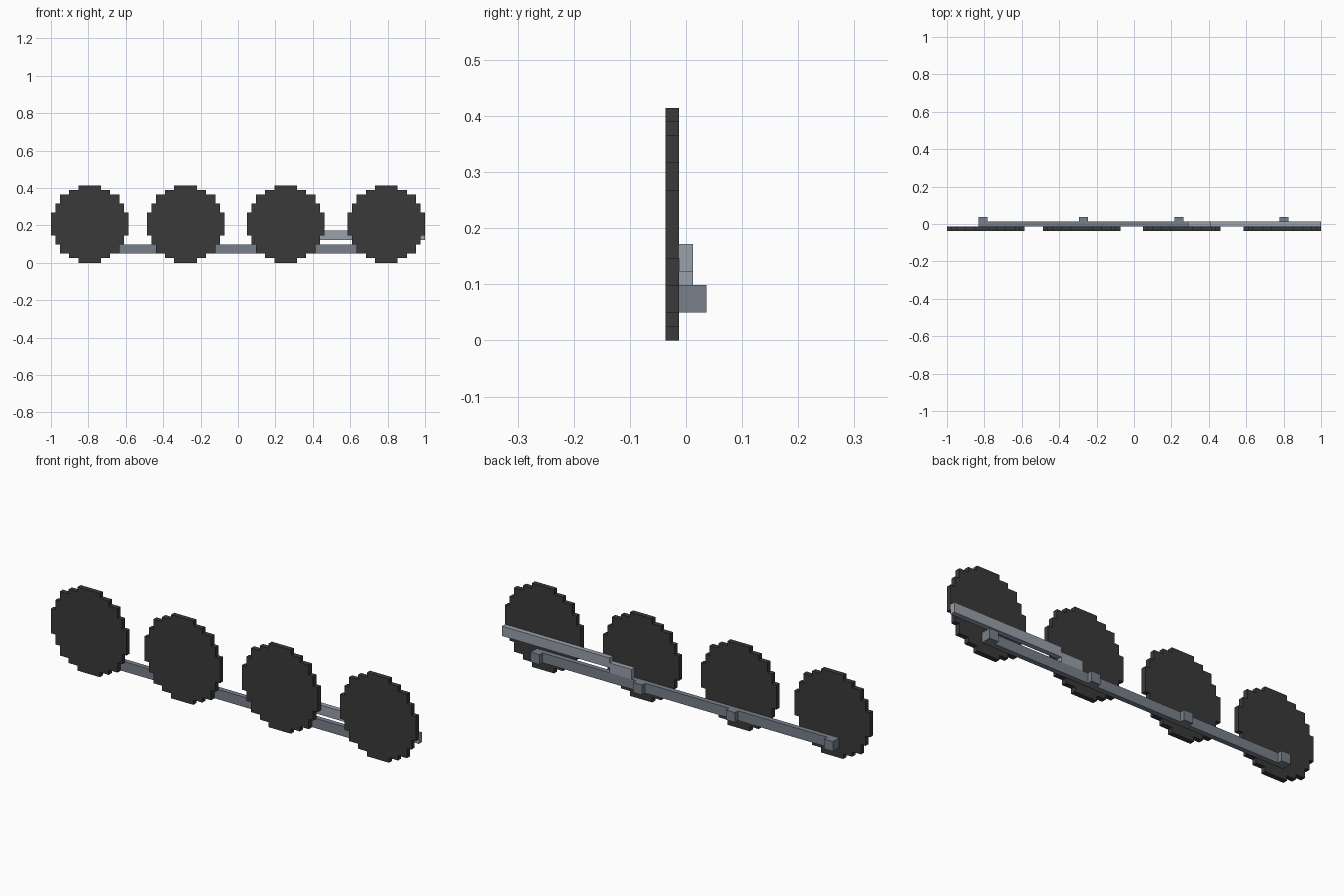
import bpy
import bmesh

if "Cube" in bpy.data.objects:
    bpy.data.objects.remove(bpy.data.objects["Cube"], do_unlink=True)

U = 2.0 / 82          # one block unit
Y0 = -1.5 * U         # front plane


def make_material(name, rgb):
    mat = bpy.data.materials.new(name)
    mat.use_nodes = True
    color = (*rgb, 1.0)
    mat.diffuse_color = color
    mat.node_tree.nodes["Principled BSDF"].inputs["Base Color"].default_value = color
    return mat


def add_object(name, bm, mat):
    bmesh.ops.recalc_face_normals(bm, faces=bm.faces)
    mesh = bpy.data.meshes.new(name)
    bm.to_mesh(mesh)
    bm.free()
    mesh.materials.append(mat)
    obj = bpy.data.objects.new(name, mesh)
    bpy.context.collection.objects.link(obj)
    return obj


def box(name, x, y, z, mat):
    bm = bmesh.new()
    bmesh.ops.create_cube(bm, size=1)
    for v in bm.verts:
        v.co = [r[0] if c < 0 else r[1] for c, r in zip(v.co, (x, y, z))]
    return add_object(name, bm, mat)


def stepped_wheel(name, cx, mat):
    # Quarter outline in block units, mirrored into a full stepped disc
    quarter = [(8.5, 2.5), (7.5, 2.5), (7.5, 4.5), (6.5, 4.5), (6.5, 6.5),
               (4.5, 6.5), (4.5, 7.5), (2.5, 7.5), (2.5, 8.5)]
    top = quarter + [(-x, z) for x, z in reversed(quarter)]
    outline = top + [(x, -z) for x, z in reversed(top)]
    bm = bmesh.new()
    face = bm.faces.new([bm.verts.new((cx + x * U, Y0, (z + 8.5) * U))
                         for x, z in outline])
    ext = bmesh.ops.extrude_face_region(bm, geom=[face])
    verts = [g for g in ext["geom"] if isinstance(g, bmesh.types.BMVert)]
    bmesh.ops.translate(bm, vec=(0, U, 0), verts=verts)
    return add_object(name, bm, mat)


black = make_material("wheel black", (0.042, 0.042, 0.042))
steel = make_material("rod steel", (0.188, 0.217, 0.254))
light = make_material("light steel", (0.320, 0.356, 0.402))

# Wheels
for i, cx in enumerate((-0.793, -0.28, 0.255, 0.793), 1):
    stepped_wheel(f"wheel_{i}", cx, black)

# Crank pins behind the coupling rod
for i, cx in enumerate((-0.807, -0.27, 0.24, 0.802), 1):
    box(f"crank_pin_{i}", (cx - U, cx + U), (0.5 * U, 1.5 * U), (2.05 * U, 4.05 * U), steel)

# Coupling rod joining all wheels
rod_y = (-0.5 * U, 0.5 * U)
box("coupling_rod", (-0.831, 0.826), rod_y, (2.05 * U, 4.05 * U), steel)

# Main rod, stepping down to the coupling rod at its inner end
box("main_rod", (0.41, 1.0), rod_y, (5.05 * U, 7.05 * U), light)
box("main_rod_step", (0.29, 0.41), rod_y, (4.05 * U, 6.05 * U), light)
